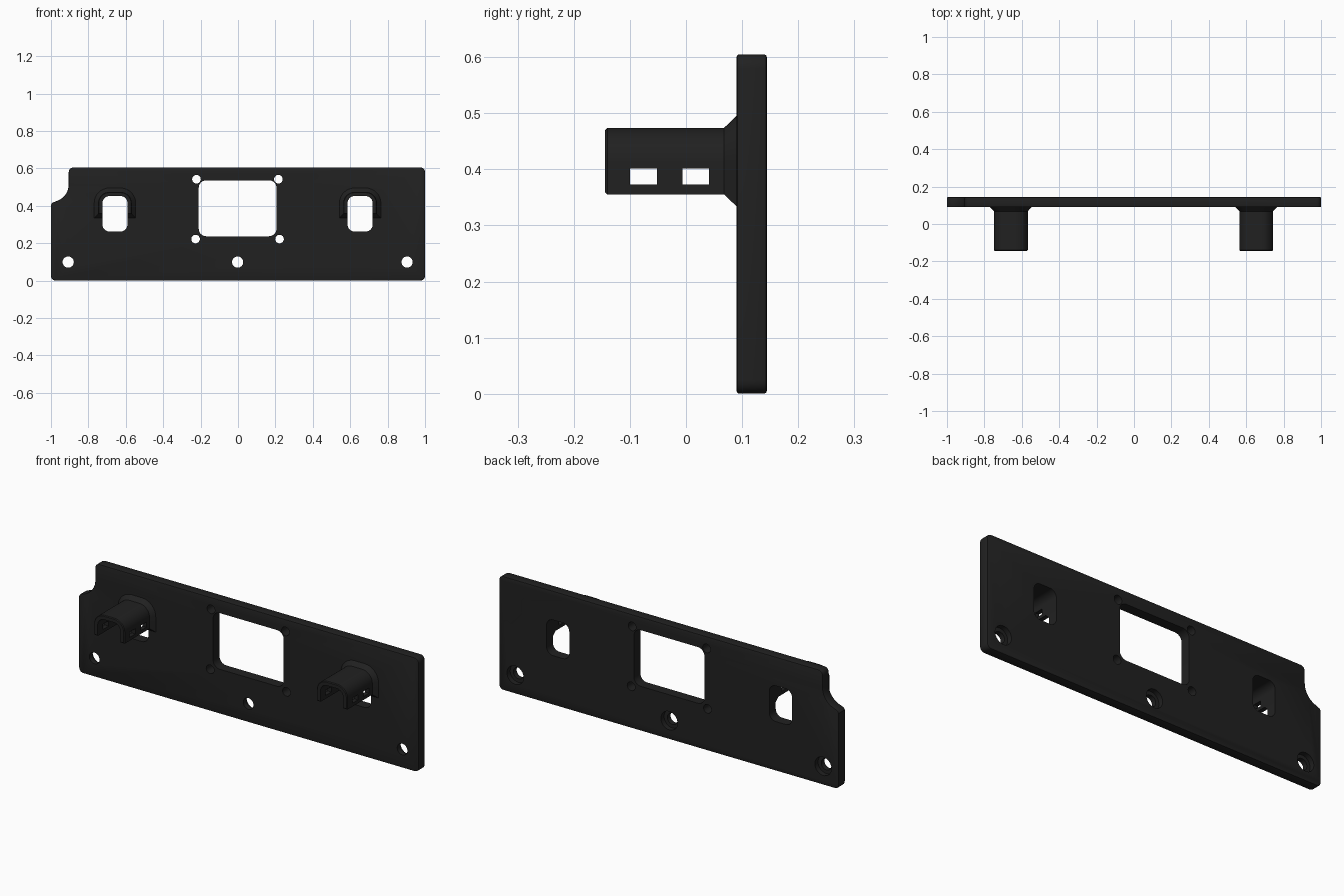
import bpy, bmesh, math

if "Cube" in bpy.data.objects:
    bpy.data.objects.remove(bpy.data.objects["Cube"])

Y_FRONT, Y_BACK = 0.09, 0.144

black = bpy.data.materials.new("matte_black")
black.diffuse_color = (0.015, 0.015, 0.015, 1)
black.use_nodes = True
black.node_tree.nodes["Principled BSDF"].inputs["Base Color"].default_value = black.diffuse_color


def arc(cx, cz, r, a0, a1, n=8):
    """Points on an arc in the XZ plane, angles in degrees."""
    return [(cx + r * math.cos(math.radians(a0 + (a1 - a0) * i / n)),
             cz + r * math.sin(math.radians(a0 + (a1 - a0) * i / n))) for i in range(n + 1)]


def rounded_rect(x0, x1, z0, z1, r):
    return (arc(x1 - r, z0 + r, r, -90, 0) + arc(x1 - r, z1 - r, r, 0, 90)
            + arc(x0 + r, z1 - r, r, 90, 180) + arc(x0 + r, z0 + r, r, 180, 270))


def circle(x, z, r):
    return arc(x, z, r, 0, 360, 32)[:-1]


def loft(name, sections, bevel=0):
    """Skin closed XZ sections given as (y, points) and cap both ends."""
    bm = bmesh.new()
    rings = [[bm.verts.new((x, y, z)) for x, z in pts] for y, pts in sections]
    n = len(rings[0])
    for a, b in zip(rings, rings[1:]):
        for i in range(n):
            j = (i + 1) % n
            bm.faces.new((a[i], a[j], b[j], b[i]))
    caps = [bm.faces.new(rings[0]), bm.faces.new(rings[-1])]
    bmesh.ops.recalc_face_normals(bm, faces=bm.faces)
    if bevel:
        rim = list({e for f in caps for e in f.edges})
        bmesh.ops.bevel(bm, geom=rim, offset=bevel, segments=2, profile=0.5, affect='EDGES')
    me = bpy.data.meshes.new(name)
    bm.to_mesh(me)
    bm.free()
    me.materials.append(black)
    ob = bpy.data.objects.new(name, me)
    bpy.context.collection.objects.link(ob)
    return ob


def cut(target, cutter):
    """Subtract the cutter from the target and remove it."""
    mod = target.modifiers.new("cut", 'BOOLEAN')
    mod.operation, mod.solver, mod.object = 'DIFFERENCE', 'EXACT', cutter
    bpy.context.view_layer.objects.active = target
    bpy.ops.object.modifier_apply(modifier=mod.name)
    bpy.data.objects.remove(cutter)


def punch(target, pts, y0=0.0, y1=0.3):
    cut(target, loft("cutter", [(y0, pts), (y1, pts)]))


def smooth(ob):
    bpy.ops.object.select_all(action='DESELECT')
    ob.select_set(True)
    bpy.context.view_layer.objects.active = ob
    bpy.ops.object.shade_smooth_by_angle(angle=math.radians(30))


# Panel outline with the curved notch in one top corner
R = 0.025
outline = (arc(-1 + R, R, R, 180, 270, 5) + arc(1 - R, R, R, 270, 360, 5)
           + arc(1 - R, 0.605 - R, R, 0, 90, 5) + arc(-0.905 + R, 0.605 - R, R, 90, 180, 5)
           + arc(-1, 0.515, 0.095, 0, -75, 10) + [(-0.992, 0.416), (-1, 0.405)])
panel = loft("panel", [(Y_FRONT, outline), (Y_BACK, outline)], bevel=0.005)

# Central window and its four screw holes
punch(panel, rounded_rect(-0.21, 0.206, 0.237, 0.536, 0.04))
for x, z in ((-0.222, 0.542), (0.216, 0.542), (-0.227, 0.222), (0.222, 0.222)):
    punch(panel, circle(x, z, 0.023))

# Mounting holes, counterbored from the back
for x in (-0.908, -0.002, 0.904):
    punch(panel, circle(x, 0.099, 0.03))
    punch(panel, circle(x, 0.099, 0.049), y0=0.117)


def arch(cx, off):
    """Inverted U section; off grows the outer side and the feet."""
    w, top, foot, r = 0.09 + off, 0.474 + off, 0.355 - off, 0.06 + off
    wi, ti, ri = 0.067, 0.452, 0.038
    return ([(cx + w, foot)] + arc(cx + w - r, top - r, r, 0, 90)
            + arc(cx - w + r, top - r, r, 90, 180) + [(cx - w, foot), (cx - wi, foot)]
            + arc(cx - wi + ri, ti - ri, ri, 180, 90)
            + arc(cx + wi - ri, ti - ri, ri, 90, 0) + [(cx + wi, foot)])


# Two hooded sockets with flared roots and side slots
for side, cx in (("left", -0.658), ("right", 0.653)):
    punch(panel, rounded_rect(cx - 0.067, cx + 0.067, 0.262, 0.452, 0.038))
    hood = loft(side + "_socket_hood", [
        (-0.144, arch(cx, -0.004)), (-0.140, arch(cx, 0)), (0.068, arch(cx, 0)),
        (Y_FRONT, arch(cx, 0.021)), (Y_FRONT + 0.001, arch(cx, 0.021))])
    for y0, y1 in ((-0.1, -0.052), (-0.006, 0.041)):
        slot = [(cx - 0.2, 0.373), (cx + 0.2, 0.373), (cx + 0.2, 0.401), (cx - 0.2, 0.401)]
        punch(hood, slot, y0, y1)
    smooth(hood)

smooth(panel)
